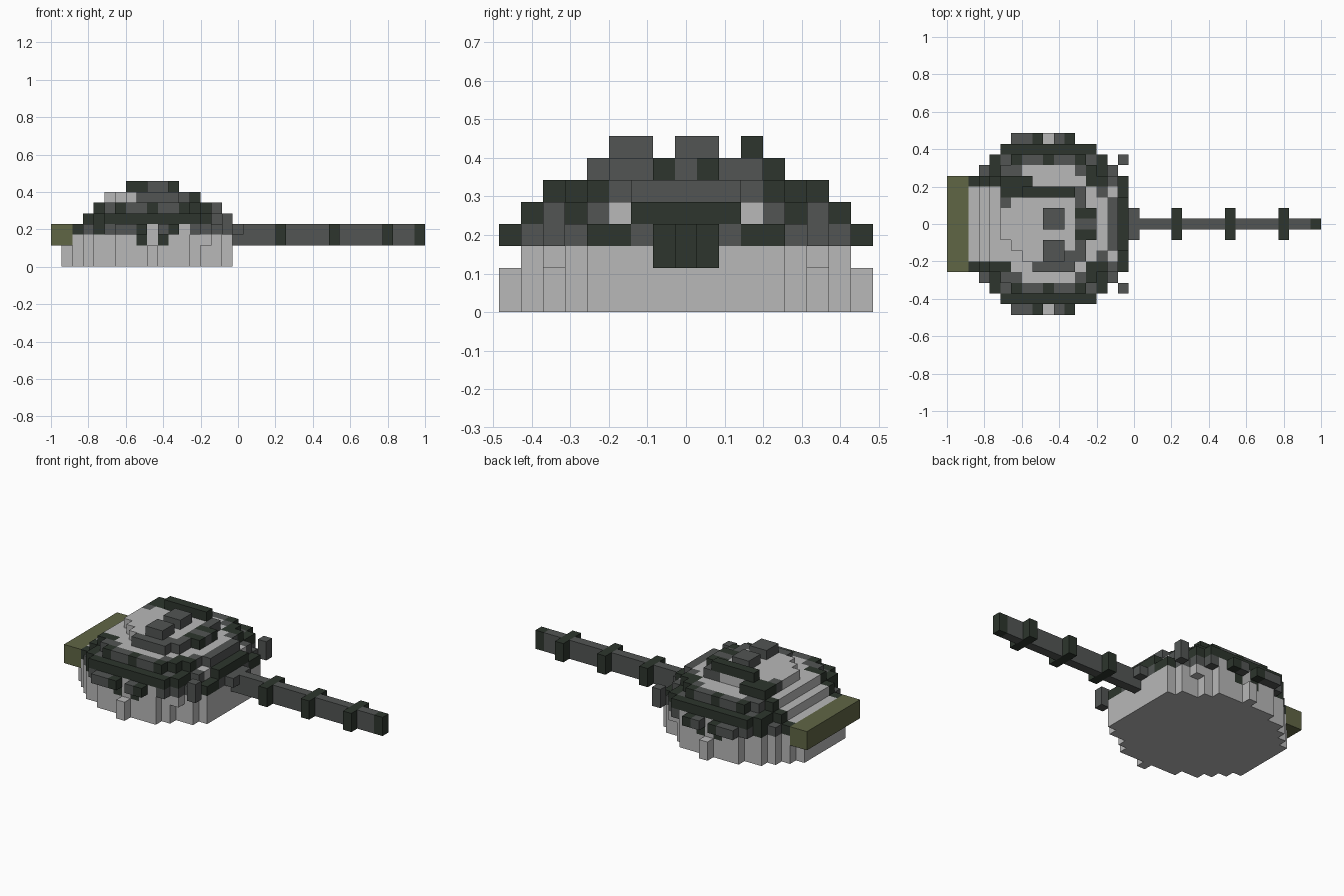
import bpy, bmesh
from mathutils import Vector

cube = bpy.data.objects.get("Cube")
if cube:
    bpy.data.objects.remove(cube)

U = 2 / 35                      # block size
LIGHT, GREY, DARK, OLIVE = range(4)


def make_material(name, rgb):
    m = bpy.data.materials.new(name)
    m.use_nodes = True
    m.diffuse_color = (*rgb, 1)
    m.node_tree.nodes["Principled BSDF"].inputs["Base Color"].default_value = (*rgb, 1)
    return m


MATS = [make_material("light grey", (0.48, 0.48, 0.48)),
        make_material("mid grey", (0.084, 0.091, 0.088)),
        make_material("dark green", (0.026, 0.036, 0.026)),
        make_material("olive", (0.118, 0.132, 0.06))]

# Six cube sides: direction and corner offsets
SIDES = {
    (1, 0, 0): [(1, 0, 0), (1, 1, 0), (1, 1, 1), (1, 0, 1)],
    (-1, 0, 0): [(0, 0, 0), (0, 0, 1), (0, 1, 1), (0, 1, 0)],
    (0, 1, 0): [(0, 1, 0), (0, 1, 1), (1, 1, 1), (1, 1, 0)],
    (0, -1, 0): [(0, 0, 0), (1, 0, 0), (1, 0, 1), (0, 0, 1)],
    (0, 0, 1): [(0, 0, 1), (1, 0, 1), (1, 1, 1), (0, 1, 1)],
    (0, 0, -1): [(0, 0, 0), (0, 1, 0), (1, 1, 0), (1, 0, 0)],
}


def build(name, cells):
    """Mesh the outer skin of a block set {(i, j, k): colour}."""
    bm = bmesh.new()
    verts = {}
    for (i, j, k), col in cells.items():
        for (a, b, c), corners in SIDES.items():
            if (i + a, j + b, k + c) in cells:
                continue
            vs = []
            for x, y, z in corners:
                key = (i + x, j + y, k + z)
                if key not in verts:
                    verts[key] = bm.verts.new(Vector((key[0] - 17.5, key[1] - 8.5, key[2])) * U)
                vs.append(verts[key])
            bm.faces.new(vs).material_index = col
    bmesh.ops.dissolve_limit(bm, angle_limit=0.01, verts=bm.verts, edges=bm.edges,
                             delimit={'MATERIAL'})
    me = bpy.data.meshes.new(name)
    bm.to_mesh(me)
    bm.free()
    for m in MATS:
        me.materials.append(m)
    ob = bpy.data.objects.new(name, me)
    bpy.context.collection.objects.link(ob)


def box(i, j, k, col):
    """Blocks in inclusive ranges."""
    return {(a, b, c): col for a in range(i[0], i[1] + 1)
            for b in range(j[0], j[1] + 1) for c in range(k[0], k[1] + 1)}


def disc(spans, k, col):
    """Mirrored layer; spans[d] is the x range at d blocks from the middle."""
    out = {}
    for d, (a, b) in enumerate(spans):
        for j in {8 - d, 8 + d}:
            out.update(box((a, b), (j, j), k, col))
    return out


# Turret base and stepped dome
hull = disc([(1, 16)] * 4 + [(2, 16), (3, 15), (4, 13), (6, 12)], (0, 2), LIGHT)
dome = [
    [(2, 15)] * 4 + [(3, 15), (4, 14), (5, 13), (6, 12)],
    [(3, 15)] * 4 + [(4, 14), (5, 13), (6, 12)],
    [(4, 14)] * 3 + [(4, 13), (6, 12), (7, 11)],
    [(5, 11), (5, 11), (6, 11), (7, 10)],
]
for n, spans in enumerate(dome):
    hull.update(disc(spans, (3 + n, 3 + n), LIGHT))
for j in (0, 16):
    hull.update(box((9, 9), (j, j), (0, 1), LIGHT))
for j in (2, 14):
    hull[(14, j, 2)] = LIGHT
for j in (1, 15):
    for i in (8, 10):
        hull[(i, j, 2)] = DARK
build("turret_hull", hull)


# Armour block rings around each step, open at the rear
def armour_colour(i, d, k):
    if k == 3:
        return DARK if d <= 1 or d == 4 or (i + d) % 3 == 1 else GREY
    if k == 4:
        return GREY if d in (5, 6) and i % 2 or d == 4 and i > 12 else DARK
    if k == 5:
        return DARK if d == 4 or (d >= 5 and (i + d) % 3 == 0) else GREY
    return DARK if d == 1 else GREY


rings = {
    "lower_armour": (3, [(2, 16)] * 5 + [(3, 15), (4, 14), (5, 13), (6, 11)]),
    "middle_armour": (4, [(3, 16)] * 3 + [(3, 15), (3, 15), (4, 14), (4, 14), (5, 13)]),
    "upper_armour": (5, [(4, 15)] * 3 + [(4, 14), (4, 14), (5, 13), (6, 12)]),
    "roof_armour": (6, [(5, 13), (5, 13), (6, 12), (7, 12), (8, 11)]),
}
for name, (k, spans) in rings.items():
    cells = {}
    for i, j, _ in disc(spans, (k, k), GREY):
        d = abs(j - 8)
        if (i, j, k) in hull or (d <= 3 and i < 6) or (d == 8 and i == 9):
            continue
        if k == 6 and j == 12:
            continue
        cells[(i, j, k)] = armour_colour(i, d, k)
    build(name, cells)

# Roof fittings
build("front_hatch", box((9, 10), (5, 6), (7, 7), GREY))
build("rear_hatch", box((9, 10), (8, 9), (7, 7), GREY))
build("roof_rail", box((7, 11), (11, 11), (7, 7), DARK))
stowage = box((5, 6), (11, 12), (6, 6), DARK)
stowage.update(box((5, 7), (10, 10), (6, 6), GREY))
stowage[(7, 12, 6)] = DARK
build("roof_stowage", {c: v for c, v in stowage.items() if c not in hull or c[0] < 7})

# Rear bustle box and side launchers
build("rear_bustle", box((0, 1), (4, 12), (2, 3), OLIVE))
build("right_launcher", box((16, 16), (2, 2), (3, 4), GREY))
build("left_launcher", box((16, 16), (14, 14), (3, 4), GREY))

# Gun barrel with collars and muzzle
gun = box((17, 33), (8, 8), (2, 3), GREY)
gun.update(box((34, 34), (8, 8), (2, 3), DARK))
for i in (21, 26, 31):
    gun.update(box((i, i), (7, 9), (2, 3), DARK))
gun.update(box((17, 17), (7, 9), (3, 3), GREY))
build("gun_barrel", gun)
